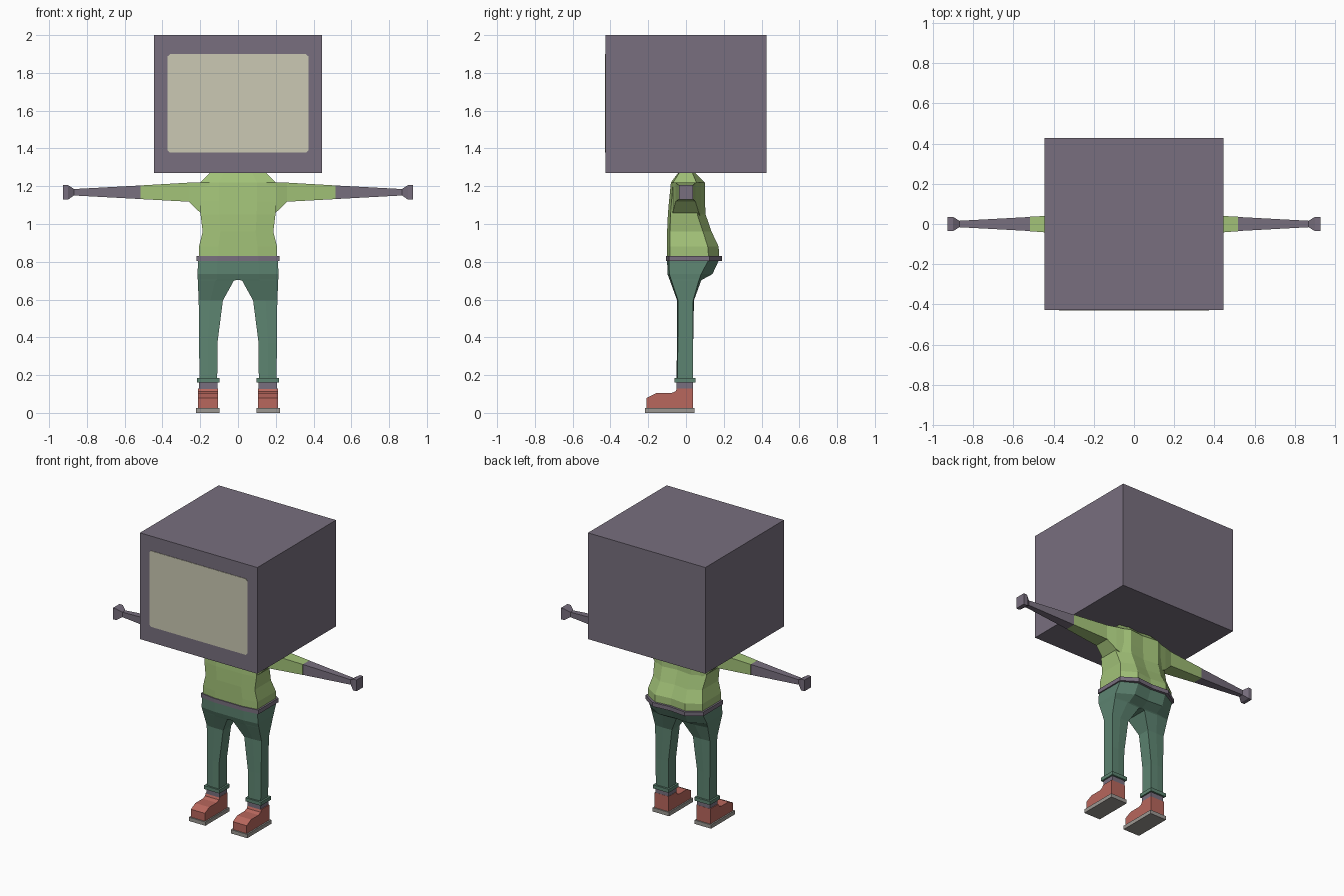
import bpy, bmesh

if "Cube" in bpy.data.objects:
    bpy.data.objects.remove(bpy.data.objects["Cube"])

def material(name, hexcol):
    def lin(c):
        return c / 12.92 if c <= 0.04045 else ((c + 0.055) / 1.055) ** 2.4
    m = bpy.data.materials.new(name)
    rgb = [lin(int(hexcol[i:i + 2], 16) / 255) for i in (0, 2, 4)]
    m.diffuse_color = (*rgb, 1)
    m.use_nodes = True
    m.node_tree.nodes["Principled BSDF"].inputs["Base Color"].default_value = m.diffuse_color
    return m

PURPLE = material("dusty purple", "786F7E")
CREAM = material("screen cream", "CBC9B3")
GREEN = material("sweater green", "A2C278")
TEAL = material("trouser green", "5D8471")
RED = material("shoe red", "B8675D")
GREY = material("sole grey", "9C9893")

def loft(name, rings, mat):
    """Closed skin through a list of equally sized point rings."""
    bm = bmesh.new()
    rows = [[bm.verts.new(p) for p in r] for r in rings]
    n = len(rows[0])
    for a, b in zip(rows, rows[1:]):
        for i in range(n):
            j = (i + 1) % n
            bm.faces.new((a[i], a[j], b[j], b[i]))
    bm.faces.new(rows[0])
    bm.faces.new(rows[-1])
    bmesh.ops.recalc_face_normals(bm, faces=bm.faces)
    me = bpy.data.meshes.new(name)
    bm.to_mesh(me)
    bm.free()
    me.materials.append(mat)
    ob = bpy.data.objects.new(name, me)
    bpy.context.collection.objects.link(ob)
    return ob

def box(name, x0, x1, y0, y1, z0, z1, mat):
    return loft(name, [[(x0, y0, z), (x1, y0, z), (x1, y1, z), (x0, y1, z)]
                       for z in (z0, z1)], mat)

def body_ring(z, w, yf, ys, yb):
    """Boxy front, two-lobed back; w half width, ys side-back corner."""
    half = [(w * 0.5, yf), (w, yf * 0.85), (w, ys), (w * 0.55, yb)]
    pts = [(0, yf)] + half + [(0, yb - 0.012)] + [(-x, y) for x, y in reversed(half)]
    return [(x, y, z) for x, y in pts]

# Head: big box with a rounded screen plate
box("head", -0.446, 0.446, -0.427, 0.427, 1.27, 2.0, PURPLE)
c = 0.012
x, z0, z1 = 0.372, 1.378, 1.9
outline = [(-x + c, z0), (x - c, z0), (x, z0 + c), (x, z1 - c),
           (x - c, z1), (-x + c, z1), (-x, z1 - c), (-x, z0 + c)]
loft("screen", [[(px, y, pz) for px, pz in outline] for y in (-0.43, -0.425)], CREAM)

# Sweater body and belt
loft("sweater", [body_ring(*r) for r in [
    (0.82, 0.207, -0.1, 0.12, 0.175),
    (0.88, 0.207, -0.1, 0.115, 0.173),
    (0.96, 0.187, -0.1, 0.09, 0.135),
    (1.05, 0.198, -0.096, 0.06, 0.104),
    (1.12, 0.2, -0.09, 0.055, 0.1),
    (1.22, 0.2, -0.08, 0.055, 0.1),
    (1.28, 0.14, -0.035, 0.03, 0.04)]], GREEN)
loft("belt", [body_ring(z, 0.219, -0.106, 0.125, 0.19) for z in (0.803, 0.831)], PURPLE)

def arm_ring(s, x, y0, y1, z0, z1):
    return [(s * x, y0, z0), (s * x, y1, z0), (s * x, y1, z1), (s * x, y0, z1)]

for s, side in ((-1, "right"), (1, "left")):
    # Sleeve, forearm and flared hand
    loft(side + "_sleeve", [arm_ring(s, *r) for r in [
        (0.15, -0.075, 0.08, 1.03, 1.22),
        (0.2, -0.07, 0.068, 1.06, 1.22),
        (0.26, -0.055, 0.05, 1.118, 1.219),
        (0.517, -0.036, 0.036, 1.132, 1.204)]], GREEN)
    loft(side + "_forearm_and_hand", [arm_ring(s, *r) for r in [
        (0.515, -0.035, 0.035, 1.132, 1.204),
        (0.868, -0.016, 0.016, 1.151, 1.185),
        (0.9, -0.036, 0.036, 1.129, 1.206),
        (0.926, -0.036, 0.036, 1.129, 1.206)]], PURPLE)

    # Half of the trousers: hip section tapering to the leg
    rows = [  # z, inner x, outer x, front y, side-back y, back y
        (0.81, 0.0, 0.21, -0.1, 0.12, 0.175),
        (0.735, 0.0, 0.215, -0.098, 0.08, 0.14),
        (0.705, 0.0, 0.213, -0.087, 0.07, 0.085),
        (0.7, 0.022, 0.213, -0.085, 0.068, 0.08),
        (0.595, 0.08, 0.208, -0.047, 0.038, 0.042),
        (0.37, 0.109, 0.206, -0.048, 0.036, 0.038),
        (0.18, 0.11, 0.204, -0.05, 0.036, 0.037)]
    rings = []
    for z, xi, xo, yf, ys, yb in rows:
        mid = xi + 0.52 * (xo - xi)
        pts = [(xi, yf), (mid, yf), (xo, yf * 0.9), (xo, ys), (mid, yb), (xi, yb * 0.94)]
        rings.append([(s * x, y, z) for x, y in pts])
    loft(side + "_trouser_leg", rings, TEAL)

    def leg_box(name, x0, x1, y0, y1, z0, z1, mat):
        box(side + name, s * x0, s * x1, y0, y1, z0, z1, mat)
    leg_box("_cuff", 0.098, 0.217, -0.061, 0.049, 0.162, 0.186, TEAL)
    leg_box("_sock", 0.108, 0.206, -0.049, 0.036, 0.11, 0.165, PURPLE)

    # Shoe from a side profile, on a flat sole
    profile = [(-0.208, 0.025), (-0.208, 0.08), (-0.16, 0.104), (-0.08, 0.104),
               (-0.055, 0.114), (-0.048, 0.13), (0.037, 0.13), (0.037, 0.025)]
    loft(side + "_shoe", [[(s * x, y, z) for y, z in profile] for x in (0.106, 0.212)], RED)
    leg_box("_sole", 0.097, 0.222, -0.216, 0.045, 0.0, 0.026, GREY)
